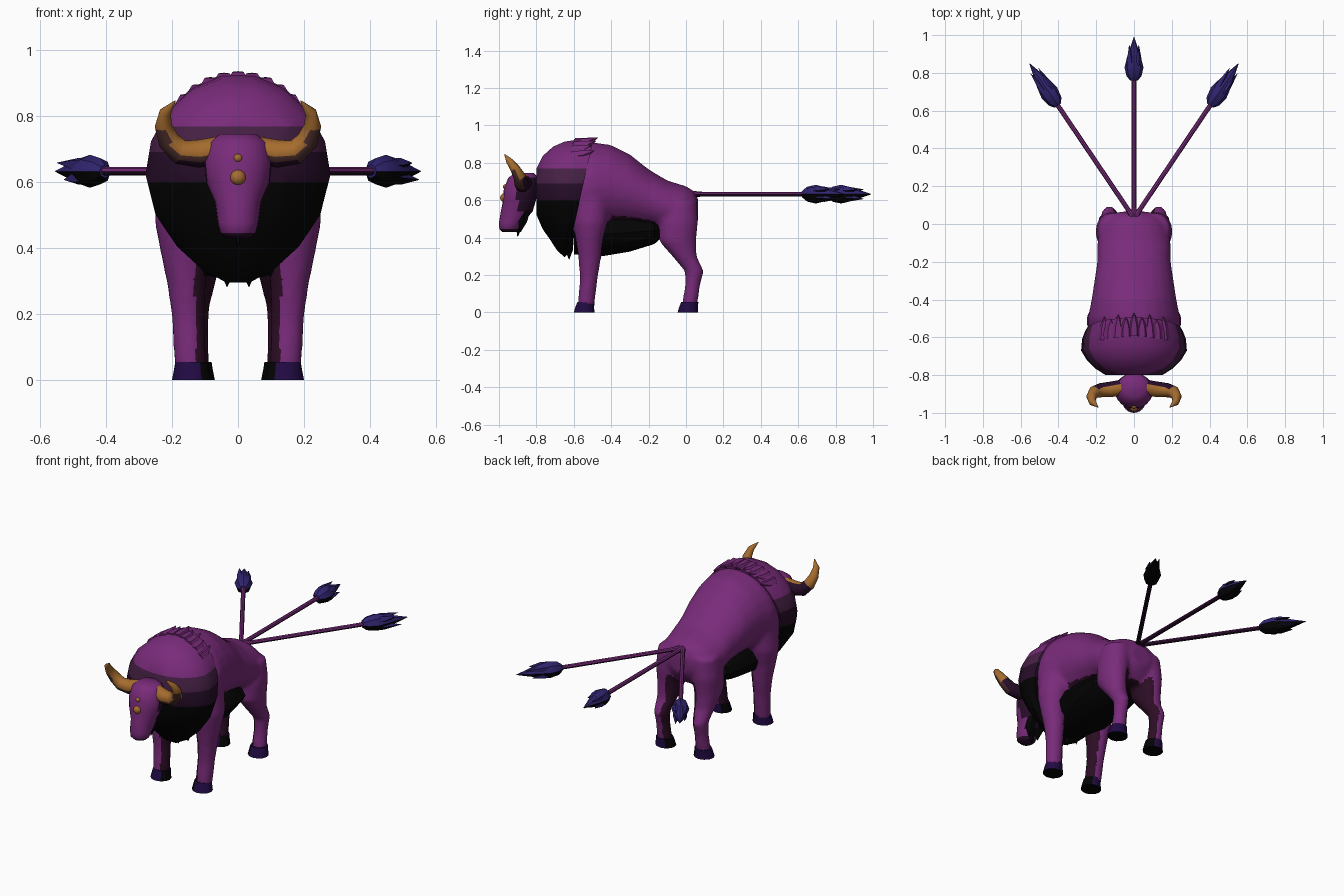
import bpy, bmesh, math
from mathutils import Vector

cube = bpy.data.objects.get("Cube")
if cube:
    bpy.data.objects.remove(cube)


def material(name, r, g, b):
    m = bpy.data.materials.new(name)
    m.use_nodes = True
    m.diffuse_color = (r, g, b, 1)
    m.node_tree.nodes["Principled BSDF"].inputs["Base Color"].default_value = (r, g, b, 1)
    return m


PURPLE = material("purple hide", .19, .024, .195)
DUSK = material("dusky purple", .06, .014, .058)
DARK = material("dark purple", .02, .004, .022)
MAROON = material("dark maroon", .025, .004, .018)
BLACK = material("black hair", .001, .001, .001)
NAVY = material("navy hair", .03, .018, .16)
HOOF = material("hoof indigo", .015, .003, .055)
GOLD = material("gold", .38, .15, .028)
BROWN = material("horn brown", .07, .027, .025)
X, Y, Z = Vector((1, 0, 0)), Vector((0, 1, 0)), Vector((0, 0, 1))


def ring(c, a, b, u, v, n=16):
    """Ellipse of points around c in the plane of u and v."""
    ang = [2 * math.pi * i / n for i in range(n)]
    return [Vector(c) + u * a * math.cos(t) + v * b * math.sin(t) for t in ang]


def loft(bm, rings):
    """Closed skin through a row of rings."""
    rows = [[bm.verts.new(p) for p in r] for r in rings]
    n = len(rows[0])
    for p, q in zip(rows, rows[1:]):
        for i in range(n):
            bm.faces.new((p[i], p[(i + 1) % n], q[(i + 1) % n], q[i]))
    bm.faces.new(rows[0])
    bm.faces.new(rows[-1])


def tube(bm, path, radii, n=10):
    path = [Vector(p) for p in path]
    rings = []
    for i, p in enumerate(path):
        d = (path[min(i + 1, len(path) - 1)] - path[max(i - 1, 0)]).normalized()
        u = d.cross(Y if abs(d.y) < .6 else Z).normalized()
        rings.append(ring(p, radii[i], radii[i], u, d.cross(u), n))
    loft(bm, rings)


def upright(bm, rows, sx=1, n=16):
    """Skin through level rings: z, x, y, half width, half depth."""
    loft(bm, [ring((sx * x, y, z), a, b, X, Y, n) for z, x, y, a, b in rows])


def paint(ob, rule):
    """Pick a material slot for each face from its centre and normal."""
    for p in ob.data.polygons:
        p.material_index = int(rule(p.center, p.normal))


def finish(bm, name, mats, rule=None, angle=35):
    bmesh.ops.recalc_face_normals(bm, faces=bm.faces)
    me = bpy.data.meshes.new(name)
    for m in mats:
        me.materials.append(m)
    bm.to_mesh(me)
    bm.free()
    ob = bpy.data.objects.new(name, me)
    bpy.context.collection.objects.link(ob)
    if rule:
        paint(ob, rule)
    bpy.ops.object.select_all(action="DESELECT")
    ob.select_set(True)
    bpy.context.view_layer.objects.active = ob
    bpy.ops.object.shade_smooth_by_angle(angle=math.radians(angle))
    return ob


# Body with four legs, fused into one skin, darker inside the legs and below
BODY = [(.065, .55, .07, .06), (.04, .55, .14, .10), (0, .54, .18, .135), (-.1, .565, .195, .14),
        (-.2, .605, .195, .16), (-.3, .65, .21, .195), (-.4, .675, .225, .22),
        (-.5, .665, .245, .245), (-.6, .635, .235, .24), (-.68, .6, .18, .2)]
FRONT = [(.62, .15, -.51, .09, .1), (.48, .165, -.513, .088, .094), (.38, .16, -.517, .074, .072),
         (.28, .155, -.515, .058, .06), (.18, .15, -.52, .05, .048), (.03, .143, -.535, .05, .045)]
REAR = [(.6, .1, -.03, .09, .09), (.48, .122, -.04, .082, .105), (.38, .125, -.045, .074, .1),
        (.3, .125, -.008, .06, .066), (.22, .13, .045, .044, .052), (.15, .13, .036, .04, .041),
        (.03, .13, .018, .044, .042)]
bm = bmesh.new()
loft(bm, [ring((0, y, z), a, b, X, Z, 24) for y, z, a, b in BODY])
for sx in (1, -1):
    upright(bm, FRONT, sx)
    upright(bm, REAR, sx)
body = finish(bm, "body_and_legs", [PURPLE, MAROON])
fuse = body.modifiers.new("fuse", "REMESH")
fuse.mode, fuse.voxel_size, fuse.use_smooth_shade = "VOXEL", .013, True
soft = body.modifiers.new("soften", "SMOOTH")
soft.factor, soft.iterations = .5, 8
for mod in ("fuse", "soften"):
    bpy.ops.object.modifier_apply(modifier=mod)
paint(body, lambda c, n: n.z < -.75 or (c.z < .45 and n.x * math.copysign(1, c.x) < -.4))

# Hooves
for sx, side in ((1, "left"), (-1, "right")):
    for end, x, y in (("front", .14, -.545), ("rear", .13, .01)):
        bm = bmesh.new()
        upright(bm, [(.055, x, y + .01, .05, .046), (.03, x, y + .004, .054, .05),
                     (0, x, y, .06, .055)], sx, 12)
        finish(bm, f"{end}_{side}_hoof", [HOOF, BLACK],
               lambda c, n: n.z < -.5 or n.x * math.copysign(1, c.x) < -.4)

# Belly hair
bm = bmesh.new()
loft(bm, [ring((0, y, (t + b) / 2), w, (t - b) / 2, X, Z, 12) for y, t, b, w in
          [(-.6, .52, .31, .15), (-.45, .53, .3, .18), (-.3, .53, .325, .18),
           (-.17, .51, .365, .17), (-.13, .48, .4, .12)]])
finish(bm, "belly_hair", [BLACK])

# Mane: a dome whose back edge leans, banded by height, narrowing to a shaggy point below
MANE = [(-.8, .645, .15, .125, 0), (-.765, .64, .205, .2, 0), (-.72, .64, .25, .25, .01),
        (-.67, .622, .28, .295, .02), (-.61, .61, .275, .32, .04), (-.565, .615, .258, .31, .07)]
rings = []
for y, z, a, b, lean in MANE:
    r = ring((0, y, z), a, b, X, Z, 18)
    for p in r:
        t = (p.z - z) / b
        p.y += lean * t
        p.x *= 1 - .3 * min(t, 0) ** 2
    rings.append(r)
bm = bmesh.new()
loft(bm, rings)
for i in range(-4, 5):
    # Pointed locks along the crest, and hanging ones under the chest
    t = i * .17
    crest = Vector((.25 * math.sin(t), -.52 - .03 * abs(t), .612 + .31 * math.cos(t)))
    tip = Vector((0, .05 - .02 * (i % 2), .012))
    tube(bm, [crest - Y * .07 - Z * .02, crest - Y * .01 - Z * .012, crest + tip],
         [.035, .028, .001], 6)
    low = Vector((.033 * i, -.625, .325 + .004 * i * i))
    tube(bm, [low + Z * .06, low, low - Z * (.025 + .022 * (i % 2))], [.028, .022, .001], 6)
BANDS = (.6, .69, .768)
for h in BANDS:
    bmesh.ops.bisect_plane(bm, geom=bm.verts[:] + bm.edges[:] + bm.faces[:],
                           plane_co=(0, 0, h), plane_no=Z)
finish(bm, "mane", [BLACK, DARK, DUSK, PURPLE], lambda c, n: sum(c.z > h for h in BANDS))

# Head, darker along the back of the jaw and under the muzzle
HEAD = [(.745, 0, -.865, .055, .05), (.72, 0, -.87, .088, .08), (.66, 0, -.882, .102, .092),
        (.6, 0, -.89, .096, .088), (.54, 0, -.905, .07, .085), (.48, 0, -.935, .062, .065),
        (.445, 0, -.948, .054, .05), (.43, 0, -.945, .037, .037)]
bm = bmesh.new()
upright(bm, HEAD, n=24)
finish(bm, "head", [PURPLE, DARK],
       lambda c, n: c.z < .445 or (c.z < .7 and c.y > -.89 + .12 * (.55 - c.z)), 50)

# Beard
bm = bmesh.new()
for x, y, z in ((0, -.9, .405), (.03, -.885, .43), (-.03, -.885, .43)):
    tube(bm, [(x, y + .03, .56), (x, y + .01, .49), (x, y, z)], [.03, .03, .002], 6)
finish(bm, "beard", [BLACK])

# Forehead eyes
for name, y, z, r in (("large_eye", -.97, .613, .024), ("small_eye", -.966, .672, .013)):
    bm = bmesh.new()
    bmesh.ops.create_uvsphere(bm, u_segments=14, v_segments=8, radius=r)
    bmesh.ops.translate(bm, verts=bm.verts, vec=(0, y, z))
    finish(bm, name, [GOLD])

# Horns, gold above and towards the tip, brown below and dark behind the root
HORN = [(.06, -.865, .695), (.12, -.875, .685), (.175, -.88, .69), (.21, -.89, .725),
        (.226, -.915, .77), (.22, -.945, .81), (.19, -.97, .845)]


def horn_colour(c, n):
    if c.z > .74:
        return n.z < -.55
    if n.y > .35 or n.z < -.75:
        return 2
    return n.z < -.1


for sx, side in ((1, "left"), (-1, "right")):
    bm = bmesh.new()
    tube(bm, [(sx * x, y, z) for x, y, z in HORN], [.042, .042, .038, .033, .026, .018, .002], 14)
    finish(bm, f"{side}_horn", [GOLD, BROWN, DARK], horn_colour, 50)

# Three tails, each a thin rod ending in a spiky tuft, dark underneath
for name, deg, reach, size in (("left", 34, .72, .27), ("middle", 0, .73, .23),
                               ("right", -34, .72, .27)):
    a = math.radians(deg)
    d = Vector((math.sin(a), math.cos(a), 0))
    s = d.cross(Z)
    root = Vector((0, .03, .632))
    bm = bmesh.new()
    tube(bm, [root, root + d * .06, root + d * (reach + .08)], [.018, .0125, .0125], 8)
    finish(bm, f"{name}_tail", [PURPLE, DARK], lambda c, n: n.z < -.1)
    bm = bmesh.new()
    base = root + d * reach
    tube(bm, [base + d * size * k for k in (0, .1, .3, .52, 1)], [.02, .04, .05, .038, .001], 8)
    for i in range(4):
        t = math.pi * (i / 2 + .25)
        o = s * math.cos(t) + Z * math.sin(t)
        end = .82 if i % 2 else .68
        tube(bm, [base + d * size * .25 + o * .024, base + d * size * .45 + o * .028,
                  base + d * size * end + o * .036], [.022, .022, .001], 5)
    finish(bm, f"{name}_tail_tuft", [NAVY, BLACK], lambda c, n: n.z < -.25, 30)
